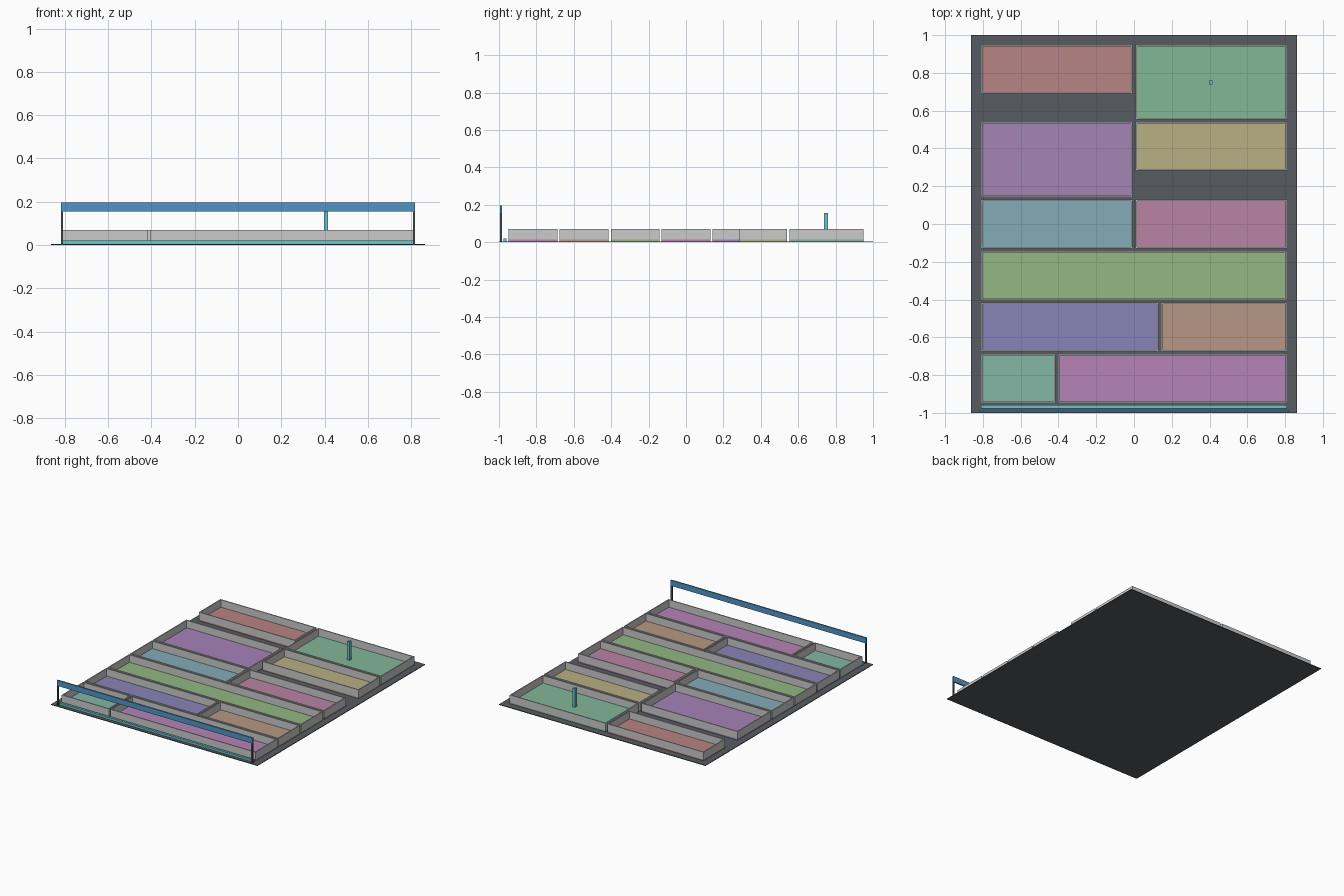
import bpy, bmesh
from mathutils import Matrix, Vector

if "Cube" in bpy.data.objects:
    bpy.data.objects.remove(bpy.data.objects["Cube"])


def material(name, rgb):
    # colours are given as display values and converted to linear
    m = bpy.data.materials.new(name)
    m.diffuse_color = [(c / 255) ** 2.2 for c in rgb] + [1]
    m.use_nodes = True
    m.node_tree.nodes["Principled BSDF"].inputs["Base Color"].default_value = m.diffuse_color
    return m


def add_object(name, bm, mat=None):
    me = bpy.data.meshes.new(name)
    bm.to_mesh(me)
    bm.free()
    ob = bpy.data.objects.new(name, me)
    bpy.context.collection.objects.link(ob)
    if mat:
        me.materials.append(mat)
    return ob


def add_box(bm, lo, hi):
    lo, hi = Vector(lo), Vector(hi)
    bmesh.ops.create_cube(bm, size=1, matrix=Matrix.Translation((lo + hi) / 2)
                          @ Matrix.Diagonal((*(hi - lo), 1)))


def box(name, lo, hi, mat=None):
    bm = bmesh.new()
    add_box(bm, lo, hi)
    return add_object(name, bm, mat)


def rim(name, x0, x1, y0, y1, z0, z1, t):
    # closed rectangular wall: outer and inner loops joined by quads
    bm = bmesh.new()
    loops = []
    for d, z in ((0, z0), (0, z1), (t, z1), (t, z0)):
        loops.append([bm.verts.new((x, y, z)) for x, y in (
            (x0 + d, y0 + d), (x1 - d, y0 + d), (x1 - d, y1 - d), (x0 + d, y1 - d))])
    for k in range(4):
        a, b = loops[k], loops[(k + 1) % 4]
        for i in range(4):
            j = (i + 1) % 4
            bm.faces.new((a[i], a[j], b[j], b[i]))
    bmesh.ops.recalc_face_normals(bm, faces=bm.faces)
    return add_object(name, bm)


BASE, FLOOR, TOP, WALL = 0.005, 0.014, 0.07, 0.008
dark = material("dark", (88, 91, 96))
blue = material("blue", (82, 148, 196))
cyan = material("cyan", (110, 196, 204))

# base plate
box("base_plate", (-0.863, -1, 0), (0.863, 1, BASE), dark)

# trays: x range, y range, floor colour
trays = [
    (-0.81, -0.415, -0.948, -0.688, (130, 182, 163)),
    (-0.403, 0.81, -0.948, -0.688, (180, 130, 182)),
    (-0.81, 0.13, -0.675, -0.415, (135, 130, 182)),
    (0.142, 0.81, -0.675, -0.415, (182, 150, 130)),
    (-0.81, 0.81, -0.402, -0.142, (146, 182, 130)),
    (-0.81, -0.008, -0.13, 0.13, (130, 170, 182)),
    (0.008, 0.81, -0.13, 0.13, (182, 130, 162)),
    (-0.81, -0.008, 0.142, 0.54, (163, 130, 182)),
    (0.008, 0.81, 0.284, 0.54, (182, 174, 130)),
    (-0.81, -0.008, 0.69, 0.948, (182, 130, 130)),
    (0.008, 0.81, 0.553, 0.948, (130, 182, 150)),
]
for n, (x0, x1, y0, y1, rgb) in enumerate(trays, 1):
    box(f"tray_floor_{n}", (x0, y0, BASE), (x1, y1, FLOOR), material(f"tray_{n}", rgb))
    rim(f"tray_wall_{n}", x0, x1, y0, y1, FLOOR, TOP, WALL)

# front strip on the base
box("front_strip", (-0.81, -0.976, BASE), (0.81, -0.959, 0.021), cyan)

# raised front rail on two posts
box("front_rail", (-0.817, -0.995, 0.155), (0.817, -0.984, 0.197), blue)
for side, name in ((-1, "left"), (1, "right")):
    box(f"{name}_rail_post", (side * 0.812 - 0.005, -0.995, BASE),
        (side * 0.812 + 0.005, -0.984, 0.155), dark)

# peg standing in the rear right tray
box("peg", (0.396, 0.738, FLOOR), (0.416, 0.76, 0.155), cyan)
